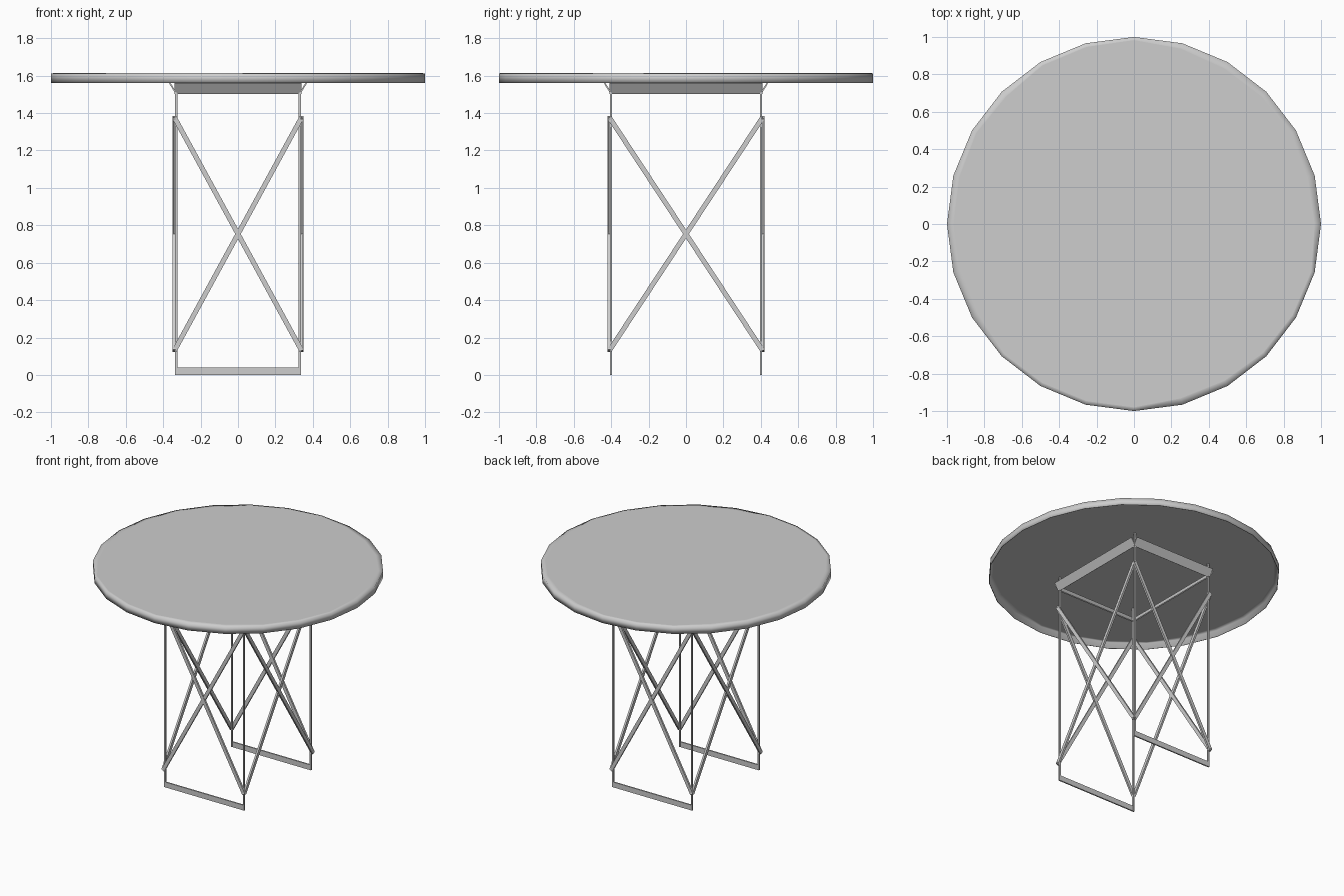
import bpy, bmesh, math, random
from mathutils import Vector, Matrix

cube = bpy.data.objects.get("Cube")
if cube:
    bpy.data.objects.remove(cube, do_unlink=True)

random.seed(4)
GREY = (0.61, 0.61, 0.61, 1)
grey = bpy.data.materials.new("plain_grey")
grey.use_nodes = True
grey.diffuse_color = GREY
grey.node_tree.nodes["Principled BSDF"].inputs["Base Color"].default_value = GREY

LEG_X, LEG_Y = 0.33, 0.40
TOP_LOW, TOP_HIGH, FRAME_LOW = 1.56, 1.615, 1.505


def finish(bm, name):
    bmesh.ops.recalc_face_normals(bm, faces=bm.faces)
    mesh = bpy.data.meshes.new(name)
    bm.to_mesh(mesh)
    bm.free()
    mesh.materials.append(grey)
    obj = bpy.data.objects.new(name, mesh)
    bpy.context.collection.objects.link(obj)
    return obj


def bar(name, start, end, width, depth, facing):
    """Flat bar between two points; depth is measured along facing."""
    start, end = Vector(start), Vector(end)
    along = (end - start).normalized()
    out = Vector(facing).normalized()
    side = out.cross(along)
    bm = bmesh.new()
    bmesh.ops.create_cube(bm, size=1)
    bmesh.ops.scale(bm, vec=((end - start).length, width, depth), verts=bm.verts)
    turn = Matrix((along, side, out)).transposed().to_4x4()
    bmesh.ops.transform(bm, matrix=Matrix.Translation((start + end) / 2) @ turn, verts=bm.verts)
    return finish(bm, name)


# Round table top: a thin sheet with an unevenly worn edge and a skirt, open below
bm = bmesh.new()
SIDES, DROP = 24, 0.003
rings = []
for z, worn in ((TOP_LOW, False), (TOP_HIGH - DROP, False), (TOP_HIGH, True)):
    ring = []
    for i in range(SIDES):
        a = math.tau * i / SIDES
        r = random.uniform(0.96, 0.985) if worn else 1
        ring.append(bm.verts.new((r * math.cos(a), r * math.sin(a), z)))
    rings.append(ring)
for low, high in zip(rings, rings[1:]):
    for i in range(SIDES):
        j = (i + 1) % SIDES
        bm.faces.new((low[i], low[j], high[j], high[i])).smooth = True
cap = bm.faces.new(rings[-1])
for edge in cap.edges:
    edge.smooth = False
table_top = finish(bm, "table_top")
sheet = table_top.modifiers.new("sheet", "SOLIDIFY")
sheet.thickness = 0.004
sheet.offset = -1

# Four slim legs reaching up to the sheet
for sx in (-1, 1):
    for sy in (-1, 1):
        name = ("back" if sy > 0 else "front") + ("_left" if sx > 0 else "_right") + "_leg"
        bar(name, (sx * LEG_X, sy * LEG_Y, 0), (sx * LEG_X, sy * LEG_Y, TOP_HIGH - 0.004),
            0.011, 0.011, (0, -1, 0))

# Each side: outward direction, distance out, half length
walls = (("front", (0, -1), LEG_Y, LEG_X), ("back", (0, 1), LEG_Y, LEG_X),
         ("left", (1, 0), LEG_X, LEG_Y), ("right", (-1, 0), LEG_X, LEG_Y))
for side, (ox, oy), reach, half in walls:
    out = Vector((ox, oy, 0))
    run = Vector((-oy, ox, 0))

    def point(u, z, extra=0):
        return out * (reach + extra) + run * u + Vector((0, 0, z))

    # Crossed braces just outside the legs
    for s, layer in ((1, 0.010), (-1, 0.012)):
        bar(side + "_brace_" + ("rising" if s > 0 else "falling"),
            point(-s * (half + 0.010), 0.13, layer), point(s * (half + 0.010), 1.377, layer),
            0.026, 0.014, out)

    # Slanted rail under the top
    flare, rise = 0.035, TOP_LOW - FRAME_LOW
    normal = out * rise - Vector((0, 0, flare))
    mid = (FRAME_LOW + TOP_LOW) / 2
    reach_end = half + 0.01
    bar(side + "_top_rail", point(-reach_end, mid, flare / 2), point(reach_end, mid, flare / 2),
        math.hypot(flare, rise), 0.008, normal)

    # Floor bars at the front and back only
    if oy:
        bar(side + "_floor_bar", point(-half - 0.005, 0.02), point(half + 0.005, 0.02),
            0.04, 0.01, out)
